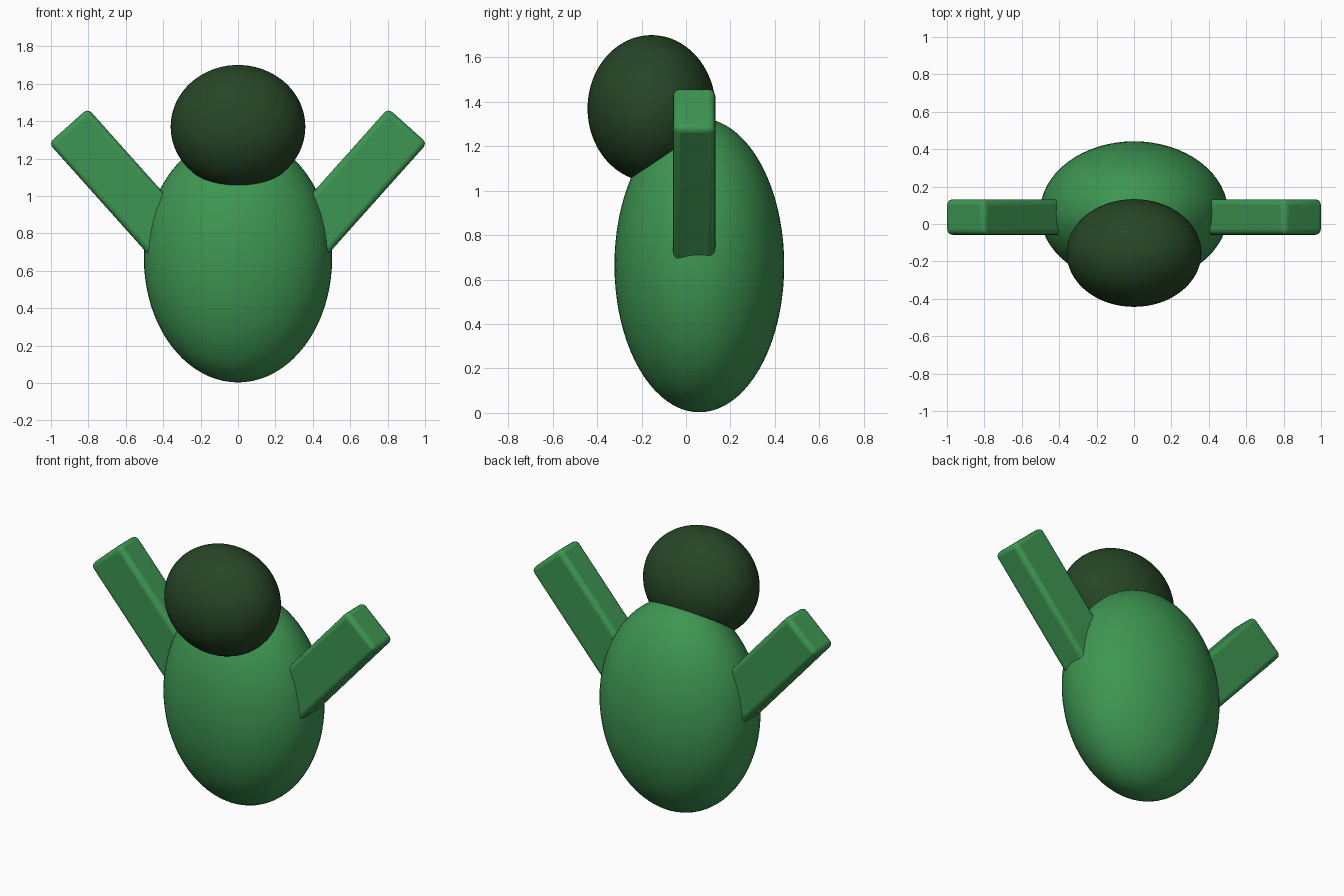
import bpy
import math
from mathutils import Vector, Matrix

if "Cube" in bpy.data.objects:
    bpy.data.objects.remove(bpy.data.objects["Cube"])


def material(name, rgb):
    m = bpy.data.materials.new(name)
    m.diffuse_color = (*rgb, 1)
    m.use_nodes = True
    m.node_tree.nodes["Principled BSDF"].inputs["Base Color"].default_value = m.diffuse_color
    return m


green = material("leaf green", (0.048, 0.305, 0.085))
dark = material("dark green", (0.020, 0.062, 0.020))


def ellipsoid(name, centre, radii, mat):
    bpy.ops.mesh.primitive_uv_sphere_add(segments=64, ring_count=40, radius=1, location=centre)
    ob = bpy.context.object
    ob.name = name
    ob.scale = radii
    bpy.ops.object.transform_apply(location=False, rotation=False, scale=True)
    bpy.ops.object.shade_smooth()
    ob.data.materials.append(mat)
    return ob


def arm(name, side):
    # rounded bar leaning outward, its inner end buried in the body
    length, width, depth = 0.9, 0.28, 0.19
    angle = math.radians(48.2)
    tip = Vector((0.907 * side, 0.037, 1.375))
    axis = Vector((math.cos(angle) * side, 0, math.sin(angle)))
    bpy.ops.mesh.primitive_cube_add(size=1)
    ob = bpy.context.object
    ob.name = name
    ob.data.transform(Matrix.Diagonal((width, depth, length, 1)))
    ob.location = tip - axis * length / 2
    ob.rotation_euler = (0, side * (math.pi / 2 - angle), 0)
    bevel = ob.modifiers.new("rounded edges", "BEVEL")
    bevel.width = 0.03
    bevel.segments = 4
    bpy.ops.object.shade_smooth_by_angle(angle=math.radians(35))
    ob.data.materials.append(green)


# egg-shaped body and the head set forward on top
ellipsoid("body", (0, 0.06, 0.665), (0.503, 0.382, 0.662), green)
ellipsoid("head", (0, -0.155, 1.37), (0.36, 0.288, 0.33), dark)

# raised arms
arm("right_arm", 1)
arm("left_arm", -1)
